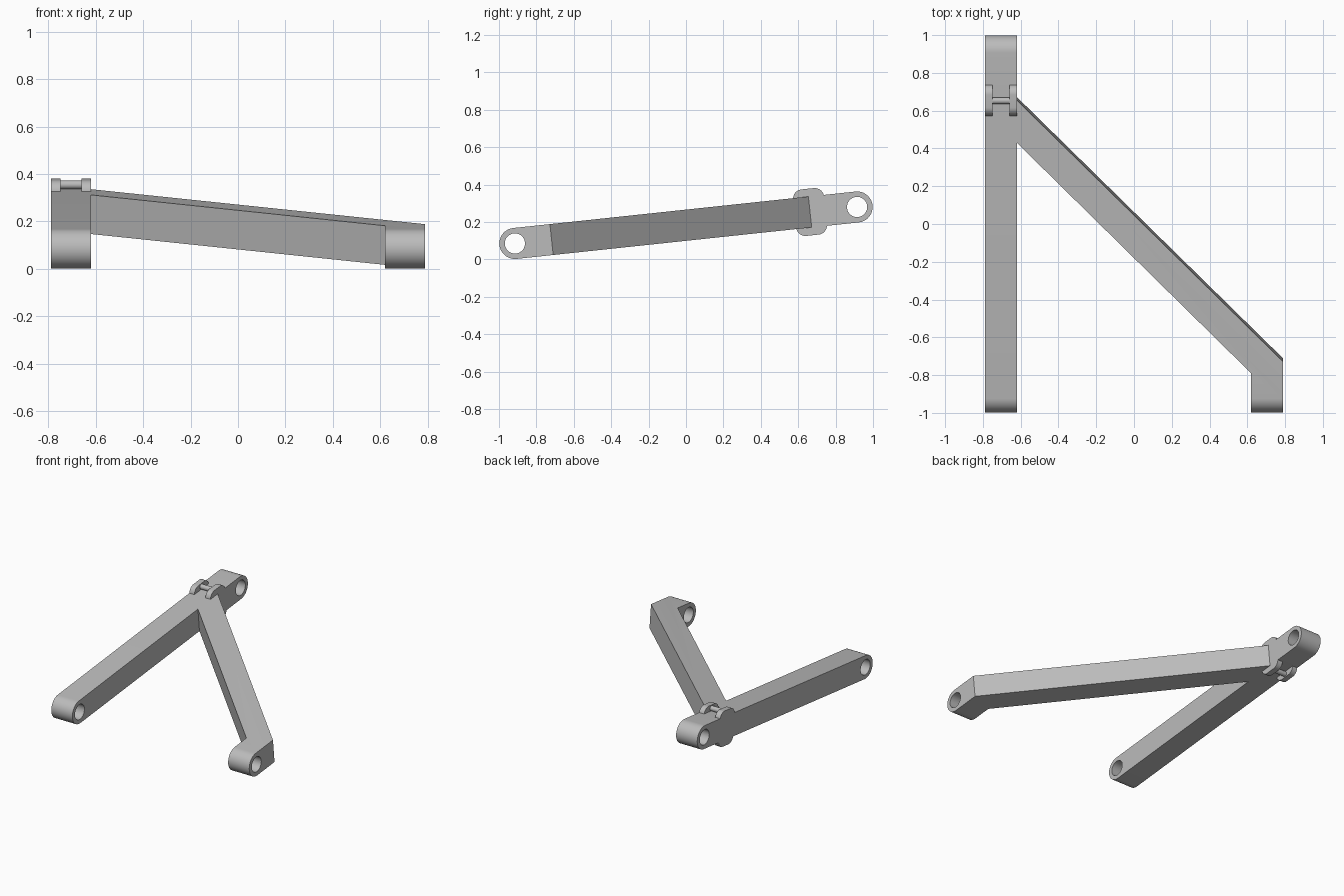
import bpy, bmesh
from math import atan2, cos, sin, pi
from mathutils import Matrix, Vector

if "Cube" in bpy.data.objects:
    bpy.data.objects.remove(bpy.data.objects["Cube"], do_unlink=True)

grey = bpy.data.materials.new("plain_grey")
grey.use_nodes = True
grey.diffuse_color = (0.5, 0.5, 0.5, 1)
grey.node_tree.nodes["Principled BSDF"].inputs["Base Color"].default_value = (0.5, 0.5, 0.5, 1)

# Shared sizes; everything is built level and then tilted as one frame
R, HOLE = 0.083, 0.054
EYE = 0.92
OUT, IN = 0.788, 0.62
TILT = atan2(0.195, 1.83)


def prism(name, points, direction):
    """Extrude a closed 3D outline along a vector."""
    bm = bmesh.new()
    face = bm.faces.new([bm.verts.new(p) for p in points])
    moved = bmesh.ops.extrude_face_region(bm, geom=[face])["geom"]
    verts = [v for v in moved if isinstance(v, bmesh.types.BMVert)]
    bmesh.ops.translate(bm, verts=verts, vec=Vector(direction))
    bmesh.ops.recalc_face_normals(bm, faces=bm.faces)
    mesh = bpy.data.meshes.new(name)
    bm.to_mesh(mesh)
    bm.free()
    mesh.materials.append(grey)
    obj = bpy.data.objects.new(name, mesh)
    bpy.context.collection.objects.link(obj)
    return obj


def rounded_box(name, x0, x1, centre, half, radius, steps=12):
    """Rounded rectangle in the side plane, extruded across x."""
    points = []
    for quarter, (sy, sz) in enumerate([(1, 1), (-1, 1), (-1, -1), (1, -1)]):
        for i in range(steps + 1):
            a = (quarter + i / steps) * pi / 2
            p = (x0, centre[0] + sy * (half[0] - radius) + radius * cos(a),
                 centre[1] + sz * (half[1] - radius) + radius * sin(a))
            if all((Vector(p) - Vector(q)).length > 1e-5 for q in points):
                points.append(p)
    return prism(name, points, (x1 - x0, 0, 0))


def combine(target, tool, operation):
    mod = target.modifiers.new(operation.lower(), "BOOLEAN")
    mod.operation, mod.object, mod.solver = operation, tool, "EXACT"
    bpy.context.view_layer.update()
    graph = bpy.context.evaluated_depsgraph_get()
    mesh = bpy.data.meshes.new_from_object(target.evaluated_get(graph))
    target.modifiers.clear()
    target.data = mesh
    bpy.data.objects.remove(tool, do_unlink=True)


def link_shape(name, x0, x1):
    return rounded_box(name, x0, x1, (0, 0), (EYE + R, R), R)


# Straight bar with the strap lugs
bar = link_shape("main_bar", -OUT, -IN)
LUG = 0.667
for x0, x1 in [(-OUT, -0.748), (-0.66, -IN)]:
    cheek = rounded_box("lug_cheek", x0, x1, (LUG, 0), (0.083, 0.125), 0.05)
    combine(bar, cheek, "UNION")

# Diagonal arm with a straight rounded foot
plan = [(-IN, 0.667), (OUT, -0.723), (OUT, -1.1), (IN, -1.1), (IN, -0.786), (-IN, 0.441)]
arm = prism("diagonal_arm", [(x, y, -0.2) for x, y in plan], (0, 0, 0.4))
combine(arm, link_shape("arm_envelope", -1, 1), "INTERSECT")

# Bolt eyes
for obj, ends in [(bar, (-EYE, EYE)), (arm, (-EYE,))]:
    for y in ends:
        combine(obj, rounded_box("eye_cutter", -1, 1, (y, 0), (HOLE, HOLE), HOLE), "DIFFERENCE")

# Cross pins between the cheeks, above and below
pins = [rounded_box(name, -0.75, -0.658, (LUG, z), (0.018, 0.018), 0.018, 6)
        for name, z in [("upper_pin", 0.102), ("lower_pin", -0.102)]]

# Tilt the frame and shade it
tilt = Matrix.Translation((0, 0, 0.1825)) @ Matrix.Rotation(TILT, 4, "X")
bpy.ops.object.select_all(action="DESELECT")
for obj in [bar, arm] + pins:
    obj.data.transform(tilt)
    obj.select_set(True)
bpy.context.view_layer.objects.active = bar
bpy.ops.object.shade_smooth_by_angle()
